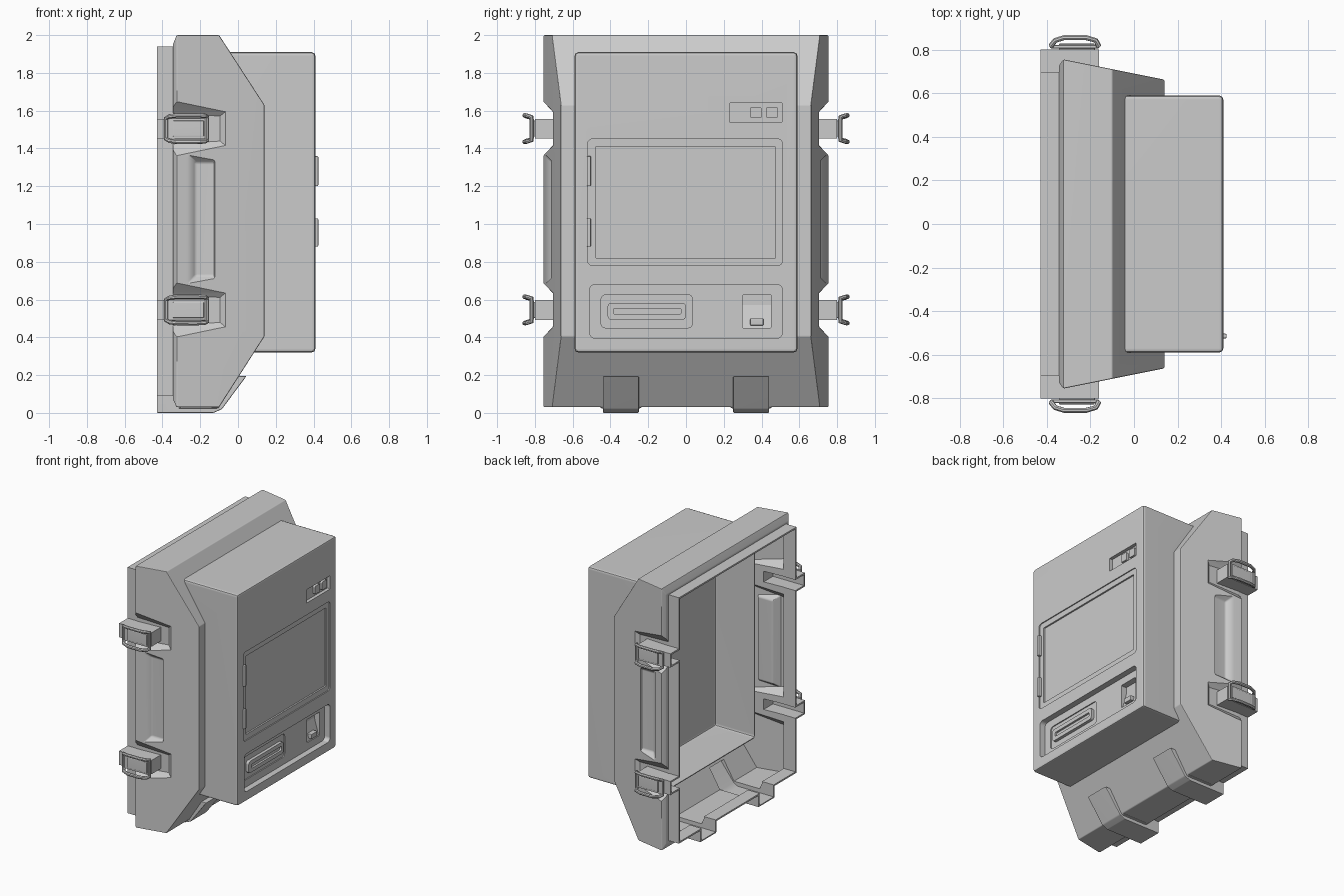
import bpy, bmesh, math
from math import cos, sin, pi

cube = bpy.data.objects.get("Cube")
if cube:
    bpy.data.objects.remove(cube, do_unlink=True)

grey = bpy.data.materials.new("light grey plastic")
grey.use_nodes = True
tone = (0.6, 0.6, 0.6, 1)
grey.diffuse_color = tone
grey.node_tree.nodes["Principled BSDF"].inputs["Base Color"].default_value = tone

SIDES = (-1, 1)
LATCH_Z = (0.545, 1.505)
WALL = 0.012


def hull(name, points, bevel=0):
    """Convex solid around a set of points, with optional rounded edges."""
    bm = bmesh.new()
    for p in points:
        bm.verts.new(p)
    bmesh.ops.convex_hull(bm, input=bm.verts)
    bmesh.ops.dissolve_limit(bm, angle_limit=0.01, verts=bm.verts, edges=bm.edges)
    if bevel:
        bmesh.ops.bevel(bm, geom=bm.edges[:], offset=bevel, segments=2,
                        profile=0.5, affect='EDGES', clamp_overlap=True)
    bmesh.ops.recalc_face_normals(bm, faces=bm.faces)
    mesh = bpy.data.meshes.new(name)
    bm.to_mesh(mesh)
    bm.free()
    mesh.materials.append(grey)
    obj = bpy.data.objects.new(name, mesh)
    bpy.context.collection.objects.link(obj)
    return obj


def box(name, x, y, z, bevel=0):
    return hull(name, [(a, b, c) for a in x for b in y for c in z], bevel)


def plate(name, x, y, z, r=0.02):
    """Rounded rectangle in the yz plane, extruded along x."""
    pts = []
    for i in range(20):
        q = i // 5
        a = pi / 2 * (q + i % 5 / 4)
        cy = y[1] - r if q in (0, 3) else y[0] + r
        cz = z[1] - r if q in (0, 1) else z[0] + r
        pts += [(px, cy + r * cos(a), cz + r * sin(a)) for px in x]
    return hull(name, pts)


def combine(target, tool, op):
    mod = target.modifiers.new(op, 'BOOLEAN')
    mod.operation, mod.object, mod.solver = op, tool, 'EXACT'
    bpy.context.view_layer.objects.active = target
    bpy.ops.object.modifier_apply(modifier=mod.name)
    bpy.data.objects.remove(tool, do_unlink=True)


def body(name, t):
    """Flared shell volume, inset by t; the inset one hollows the other."""
    back = -0.5 if t else -0.43
    # tapered shell
    rings = [(-0.345 + t, 0.725, 0.075, 1.95), (-0.325 + t, 0.755, 0.03, 2.0),
             (-0.10, 0.71, 0.03, 2.0), (0.14 - t, 0.662, 0.405, 1.63)]
    case = hull(name, [(x, s * (w - t), z) for x, w, lo, hi in rings
                       for s in SIDES for z in (lo + t, hi - t)],
                0 if t else 0.006)
    # back rim
    combine(case, box("rim", (back, -0.28), (t - 0.698, 0.698 - t), (0.09 + t, 1.94 - t)), 'UNION')
    for s in SIDES:
        # latch pockets
        for zc in LATCH_Z:
            pts = [(x, s * y, zc + d * (h + t))
                   for x, y, h in ((-0.6, 0.715 - t, 0.098), (-0.095 + t, 0.685 - t, 0.066),
                                   (-0.6, 0.80, 0.19), (-0.066 + t, 0.704, 0.09),
                                   (-0.066 + t, 0.80, 0.19))
                   for d in SIDES]
            combine(case, hull("pocket", pts), 'DIFFERENCE')
        # hand grip hollows
        pts = [(x, s * y, z)
               for y, xs, zs in ((0.70 - t, (-0.225 - t, -0.125 + t), (0.725 - t, 1.325 + t)),
                                 (0.765, (-0.29 - t, -0.108 + t), (0.665 - t, 1.385 + t)))
               for x in xs for z in zs]
        combine(case, hull("grip", pts, 0.01), 'DIFFERENCE')
    for s in SIDES:
        # latch lugs
        for zc in LATCH_Z:
            combine(case, box("lug", (back, -0.16 - t), (s * 0.67, s * (0.80 - t)),
                              (zc - 0.052 + t, zc + 0.052 - t)), 'UNION')
        # bottom feet with raised collars
        c = s * 0.345
        if not t:
            side = [(-0.32, 0.024), (-0.104, 0.024), (0.012, 0.205), (-0.05, 0.205)]
            combine(case, hull("collar", [(x, c + d * 0.11, z) for x, z in side for d in SIDES],
                               0.01), 'UNION')
        side = [(back, t), (-0.13, t), (-0.085 - t, 0.02 + t), (0.045 - 2 * t, 0.195 - t),
                (-0.05, 0.195 - t), (back, 0.12 if t else 0.095)]
        combine(case, hull("foot", [(x, c + d * (0.095 - t), z) for x, z in side for d in SIDES],
                           0 if t else 0.006), 'UNION')
    return case


case = body("case", 0)
combine(case, body("case_hollow", WALL), 'DIFFERENCE')

# front housing, running back into the shell as an open tray
combine(case, box("housing", (-0.17, 0.41), (-0.59, 0.59), (0.32, 1.91), 0.02), 'UNION')
combine(case, box("tray", (-0.3, 0.16), (-0.575, 0.575), (0.335, 1.895), 0.02), 'DIFFERENCE')

# recesses in the front housing: depth floor, y range, z range, corner radius
recesses = [
    (0.385, (0.23, 0.51), (1.54, 1.64), 0.004),
    (0.402, (-0.52, 0.51), (0.78, 1.45), 0.025),
    (0.390, (-0.48, 0.475), (0.82, 1.41), 0.006),
    (0.365, (-0.51, 0.51), (0.395, 0.68), 0.03),
    (0.357, (-0.45, 0.035), (0.45, 0.625), 0.025),
    (0.320, (0.30, 0.45), (0.45, 0.625), 0.004),
]
for floor, y, z, r in recesses:
    combine(case, plate("recess", (floor, 0.5), y, z, r), 'DIFFERENCE')

# front panel fittings
for i, y in enumerate(((0.34, 0.40), (0.425, 0.485))):
    plate(f"button_{i + 1}", (0.38, 0.402), y, (1.56, 1.62), 0.01)
slot = plate("slot_surround", (0.35, 0.38), (-0.415, 0.0), (0.493, 0.582), 0.02)
combine(slot, plate("slot_cut", (0.365, 0.5), (-0.385, -0.025), (0.522, 0.553), 0.01), 'DIFFERENCE')
hull("socket_ramp", [(x, y, z) for y in (0.30, 0.45)
                     for x, z in ((0.315, 0.45), (0.355, 0.45), (0.315, 0.59))])
box("socket_tab", (0.33, 0.375), (0.34, 0.41), (0.463, 0.50), 0.005)
for i, z in enumerate(((0.88, 1.03), (1.20, 1.36))):
    box(f"door_hinge_{i + 1}", (0.39, 0.425), (-0.525, -0.503), z, 0.006)


def latch_ring(name, s, zc):
    """Closed bowed wire loop around the latch."""
    rail = [(-0.38, 0.818, 0.055), (-0.362, 0.842, 0.065), (-0.32, 0.855, 0.07),
            (-0.22, 0.855, 0.07), (-0.175, 0.842, 0.068), (-0.163, 0.818, 0.062)]
    loop = [(x, s * y, zc + z) for x, y, z in rail]
    loop += [(x, s * y, zc - z) for x, y, z in reversed(rail)]
    curve = bpy.data.curves.new(name, 'CURVE')
    curve.dimensions, curve.bevel_depth, curve.bevel_resolution = '3D', 0.012, 2
    spline = curve.splines.new('POLY')
    spline.points.add(len(loop) - 1)
    spline.use_cyclic_u = True
    for p, co in zip(spline.points, loop):
        p.co = (*co, 1)
    curve.materials.append(grey)
    obj = bpy.data.objects.new(name, curve)
    bpy.context.collection.objects.link(obj)
    bpy.ops.object.select_all(action='DESELECT')
    obj.select_set(True)
    bpy.context.view_layer.objects.active = obj
    bpy.ops.object.convert(target='MESH')


# latches on both sides
for s, side in zip(SIDES, ("front", "back")):
    for zc, level in zip(LATCH_Z, ("lower", "upper")):
        tag = f"{side}_{level}"
        box(f"latch_block_{tag}", (-0.345, -0.18), (s * 0.79, s * 0.828), (zc - 0.043, zc + 0.043), 0.006)
        box(f"latch_plate_{tag}", (-0.385, -0.16), (s * 0.806, s * 0.82), (zc - 0.055, zc + 0.055), 0.004)
        latch_ring(f"latch_ring_{tag}", s, zc)

# smooth shading with sharp edges kept and large faces flat
bpy.ops.object.select_all(action='DESELECT')
parts = [o for o in bpy.context.collection.objects
         if o.type == 'MESH' and grey.name in o.data.materials]
for obj in parts:
    obj.select_set(True)
    bpy.context.view_layer.objects.active = obj
bpy.ops.object.shade_smooth_by_angle(angle=math.radians(30))
for obj in parts:
    obj.modifiers.new("flat faces", 'WEIGHTED_NORMAL').keep_sharp = True
